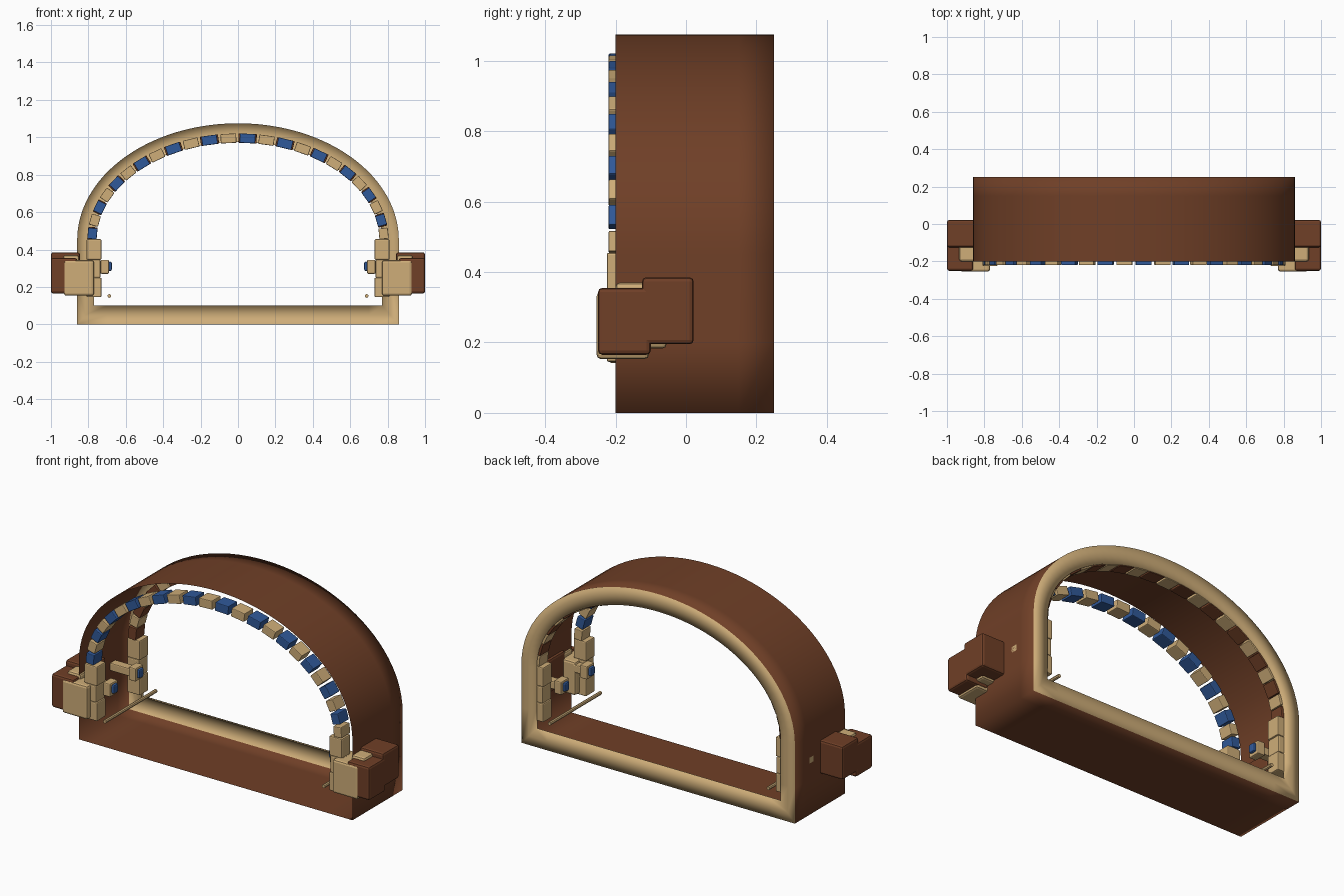
import bpy, bmesh, math
from mathutils import Vector, Matrix

cube = bpy.data.objects.get("Cube")
if cube:
    bpy.data.objects.remove(cube, do_unlink=True)


def material(name, rgb):
    m = bpy.data.materials.new(name)
    m.use_nodes = True
    m.diffuse_color = (*rgb, 1)
    m.node_tree.nodes["Principled BSDF"].inputs["Base Color"].default_value = (*rgb, 1)
    return m


BROWN = material("brown wood", (0.16, 0.05, 0.02))
TAN = material("tan stone", (0.62, 0.42, 0.19))
BLUE = material("blue stone", (0.03, 0.10, 0.32))
SPRING = 0.45  # height where the arch leaves the straight walls


def finish(name, bm, mats, smooth=False):
    me = bpy.data.meshes.new(name)
    bm.to_mesh(me)
    bm.free()
    for m in mats:
        me.materials.append(m)
    for p in me.polygons:
        p.use_smooth = smooth
    ob = bpy.data.objects.new(name, me)
    bpy.context.collection.objects.link(ob)
    return ob


def block(name, lo, hi, mat, bevel=0.006, turn=0.0):
    """Bevelled box between two corners, turned about y."""
    lo, hi = Vector(lo), Vector(hi)
    bm = bmesh.new()
    bmesh.ops.create_cube(bm, size=1)
    bmesh.ops.scale(bm, vec=hi - lo, verts=bm.verts)
    bmesh.ops.bevel(bm, geom=bm.edges[:], offset=bevel, segments=2,
                    profile=0.5, affect='EDGES')
    ob = finish(name, bm, [mat])
    ob.matrix_world = Matrix.Translation((lo + hi) / 2) @ Matrix.Rotation(turn, 4, 'Y')
    return ob


def pair(name, lo, hi, mat, bevel=0.006):
    """The same block on the left (+x) and the right (-x)."""
    block(name + "_left", lo, hi, mat, bevel)
    block(name + "_right", (-hi[0], lo[1], lo[2]), (-lo[0], hi[1], hi[2]), mat, bevel)


def outline(inset):
    """Closed arch outline, counter-clockwise from the front."""
    w, b, rise = 0.86 - inset * 0.09, inset * 0.1, 0.625 - inset * 0.1
    pts = [(-w, b), (-0.7, b), (0.7, b), (w, b), (w, 0.2)]
    for i in range(49):
        a = math.pi * i / 48
        pts.append((w * math.cos(a), SPRING + rise * math.sin(a)))
    return pts + [(-w, 0.2)]


# Thin arched shell with a tan rim closing in at the back
bm = bmesh.new()
rows = [(0, -0.2), (0, 0.15), (0, 0.25), (0.5, 0.25), (1, 0.25), (1, 0.235)]
rings = [[bm.verts.new((x, y, z)) for x, z in outline(t)] for t, y in rows]
for k in range(len(rings) - 1):
    a, b = rings[k], rings[k + 1]
    for i in range(len(a)):
        j = (i + 1) % len(a)
        f = bm.faces.new((a[i], b[i], b[j], a[j]))
        f.material_index = 1 if k >= 2 else 0
finish("arch_shell", bm, [BROWN, TAN], smooth=True)

# Two rings of arch stones, one in front and one at the back
COUNT = 24
for label, y0, y1, accent in (("front", -0.22, -0.14, BLUE), ("back", 0.16, 0.24, BROWN)):
    for i in range(COUNT):
        a = math.pi * (1 - (i + 0.5) / COUNT)
        x, z = 0.78 * math.cos(a), SPRING + 0.545 * math.sin(a)
        dx, dz = 0.78 * math.sin(a), -0.545 * math.cos(a)
        step = math.hypot(dx, dz) * math.pi / COUNT
        half = step * (0.48 if accent == BROWN and i % 2 == 0 else 0.41)
        block(f"{label}_arch_stone_{i + 1}", (x - half, y0, z - 0.025),
              (x + half, y1, z + 0.025), TAN if i % 2 else accent,
              0.004, -math.atan2(dz, dx))

# Columns carrying both rings
for label, y0, y1 in (("front", -0.225, -0.145), ("back", 0.16, 0.24)):
    pair(label + "_column_base", (0.73, y0, 0.145), (0.81, y1, 0.25), TAN)
    pair(label + "_column_middle", (0.735, y0, 0.25), (0.81, y1, 0.345), TAN)
    pair(label + "_column_top", (0.73, y0, 0.345), (0.81, y1, 0.455), TAN)

# Brackets holding blue gems inside the walls
for label, y in (("front", -0.13), ("back", 0.1)):
    pair(label + "_gem_arm", (0.72, y - 0.025, 0.285), (0.86, y + 0.025, 0.33), TAN)
    pair(label + "_gem_bracket", (0.69, y - 0.035, 0.27), (0.735, y + 0.035, 0.345), TAN)
    pair(label + "_gem", (0.675, y - 0.02, 0.285), (0.695, y + 0.02, 0.335), BLUE, 0.008)

# Stepped blocks on the outside of each wall
pair("outer_front_block", (0.86, -0.25, 0.165), (1.0, -0.1, 0.355), BROWN, 0.012)
pair("outer_rear_block", (0.845, -0.125, 0.195), (1.0, 0.022, 0.385), BROWN, 0.012)
pair("outer_stone_front", (0.77, -0.254, 0.153), (0.93, -0.105, 0.343), TAN, 0.012)
pair("outer_stone_rear", (0.85, -0.2, 0.183), (0.935, -0.055, 0.37), TAN, 0.012)

# Thin rails running front to back
for side, s in (("left", 1), ("right", -1)):
    bm = bmesh.new()
    bmesh.ops.create_cone(bm, cap_ends=True, segments=8, radius1=0.01, radius2=0.01,
                          depth=0.46)
    rail = finish("rail_" + side, bm, [TAN])
    rail.matrix_world = (Matrix.Translation((0.688 * s, 0.015, 0.152))
                         @ Matrix.Rotation(math.pi / 2, 4, 'X'))
